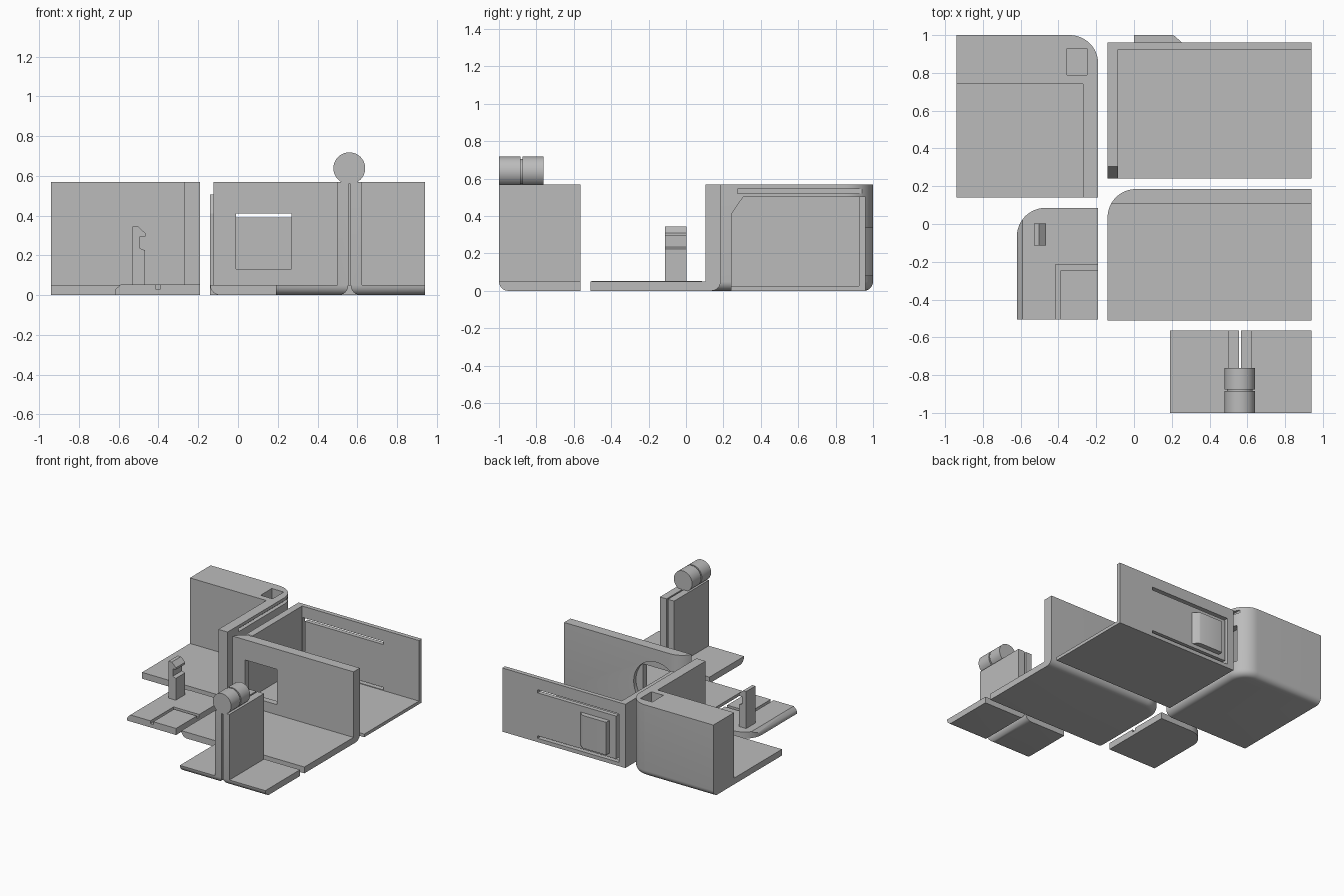
import bpy, bmesh, math

if "Cube" in bpy.data.objects:
    bpy.data.objects.remove(bpy.data.objects["Cube"])

grey = bpy.data.materials.new("plain grey")
grey.diffuse_color = (0.5, 0.5, 0.5, 1)
grey.use_nodes = True
grey.node_tree.nodes["Principled BSDF"].inputs["Base Color"].default_value = grey.diffuse_color


def add(name, bm):
    bmesh.ops.recalc_face_normals(bm, faces=bm.faces)
    me = bpy.data.meshes.new(name)
    bm.to_mesh(me)
    bm.free()
    me.materials.append(grey)
    ob = bpy.data.objects.new(name, me)
    bpy.context.collection.objects.link(ob)
    return ob


def prism(name, pts, a, b, axis="z", soft=None, radius=0.05):
    """Extrude a 2D outline between a and b; round the bottom edges chosen by soft(midpoint)."""
    place = {"z": lambda p, t: (p[0], p[1], t),
             "y": lambda p, t: (p[0], t, p[1]),
             "x": lambda p, t: (t, p[0], p[1])}[axis]
    bm = bmesh.new()
    lo = [bm.verts.new(place(p, a)) for p in pts]
    hi = [bm.verts.new(place(p, b)) for p in pts]
    n = len(pts)
    bm.faces.new(lo)
    bm.faces.new(hi)
    for i in range(n):
        j = (i + 1) % n
        bm.faces.new((lo[i], lo[j], hi[j], hi[i]))
    bmesh.ops.recalc_face_normals(bm, faces=bm.faces)
    if soft:
        edges = [e for e in bm.edges if all(v.co.z < a + 1e-5 for v in e.verts)
                 and soft((e.verts[0].co + e.verts[1].co) / 2)]
        bmesh.ops.bevel(bm, geom=edges, offset=radius, segments=6, profile=0.5, affect='EDGES')
    return add(name, bm)


def box(name, x0, x1, y0, y1, z0, z1, soft=None):
    return prism(name, [(x0, y0), (x1, y0), (x1, y1), (x0, y1)], z0, z1, soft=soft)


def arc(cx, cy, r, a0, a1, n=12):
    return [(cx + r * math.cos(math.radians(a0 + (a1 - a0) * i / n)),
             cy + r * math.sin(math.radians(a0 + (a1 - a0) * i / n))) for i in range(n + 1)]


def combine(ob, others, op='DIFFERENCE'):
    for other in others:
        m = ob.modifiers.new("cut", 'BOOLEAN')
        m.operation, m.solver, m.object = op, 'EXACT', other
        dg = bpy.context.evaluated_depsgraph_get()
        me = bpy.data.meshes.new_from_object(ob.evaluated_get(dg))
        ob.modifiers.clear()
        ob.data = me
        bpy.data.objects.remove(other)


def cut(ob, *boxes):
    combine(ob, [box("cutter", *b) for b in boxes])


# Thick corner block with a latch pocket and a side groove
corner = prism("corner_block",
               [(-.94, .14), (-.19, .14)] + arc(-.34, .85, .15, 0, 90) + [(-.94, 1)],
               0, .57, soft=lambda c: c.y > .145 and c.x > -.935 and (c.x > -.2 or c.y > .86))
cut(corner, (-1.1, -.27, 0, .74, .05, .7),
    (-.355, -.25, .79, .93, .08, .7),
    (-.26, -.1, .80, .92, .12, .42),
    (-.22, -.1, .275, .96, .52, .545))

# Middle bracket with a square window and a round recess behind it
middle = prism("window_bracket",
               [(-.14, -.51), (.94, -.51), (.94, .185)] + arc(.01, .035, .15, 90, 180),
               0, .57, soft=lambda c: c.y > -.505 and c.x < .935 and (c.x < .02 or c.y > .18))
cut(middle, (-.3, 1.1, -.7, .105, .05, .7), (-.01, .27, 0, .3, .13, .41))
combine(middle, [prism("cutter", arc(.13, .27, .20, 0, 352.5, 47), .155, .3, "y")])

# Thin tray: floor, back wall with sprung tongue, chamfered side wall
tray = box("thin_tray", -.14, .94, .24, .96, 0, .505)
cut(tray, (-.085, 1.1, .1, .925, .025, .7))
combine(tray, [prism("cutter", [(.2, .35), (.24, .41), (.305, .505), (.305, .7), (.2, .7)],
                     -.3, -.08, "x")])
cut(tray, (-.083, .63, .9, 1.1, .39, .415),
    (-.083, .63, .9, 1.1, .03, .05),
    (-.083, -.06, .9, 1.1, .031, .414))

# Push button on the tongue, sloped on one side
prism("push_button", [(0, .955), (.26, .955), (.255, .96), (.215, .995), (.205, 1), (0, 1)], .08, .34)

# Small plate with chamfered left edge and an L-shaped groove
plate = prism("clip_plate",
              [(-.62, -.505), (-.19, -.505), (-.19, .085)] + arc(-.47, -.065, .15, 90, 180), 0, .052)
combine(plate, [prism("cutter", [(-.7, .015), (-.62, .015), (-.615, .03), (-.59, .053), (-.59, .1), (-.7, .1)],
                      -.7, .3, "y")])
groove = prism("cutter", [(-.415, -.6), (-.39, -.6), (-.39, -.245), (-.1, -.245),
                          (-.1, -.215), (-.415, -.215)], .03, .1)
combine(plate, [groove])

# Hooked snap post on the plate
prism("snap_post", [(-.53, .045), (-.467, .045), (-.467, .225), (-.493, .235), (-.493, .295),
                    (-.465, .295), (-.465, .31), (-.502, .345), (-.53, .345)], -.113, .003, "y")

# Pair of back-to-back angle brackets
left = box("left_angle", .19, .555, -1, -.565, 0, .57,
           soft=lambda c: c.y < -.99 or c.x > .55)
cut(left, (0, .5, -1.2, -.4, .05, .7))
right = box("right_angle", .567, .94, -1, -.565, 0, .57,
            soft=lambda c: c.y < -.99 or c.x < .57)
cut(right, (.625, 1.1, -1.2, -.4, .05, .7))

# Grooved hinge barrel on top of the brackets
for name, r, y0, y1 in (("barrel_front", .08, -1, -.885), ("barrel_neck", .068, -.89, -.87),
                        ("barrel_back", .08, -.875, -.762)):
    prism(name, arc(.56, .638, r, 0, 352.5, 47), y0, y1, "y")

# Smooth the rounded parts, keep the hard edges
for ob in bpy.context.scene.objects:
    ob.select_set(True)
    bpy.context.view_layer.objects.active = ob
bpy.ops.object.shade_smooth_by_angle(angle=math.radians(30))
